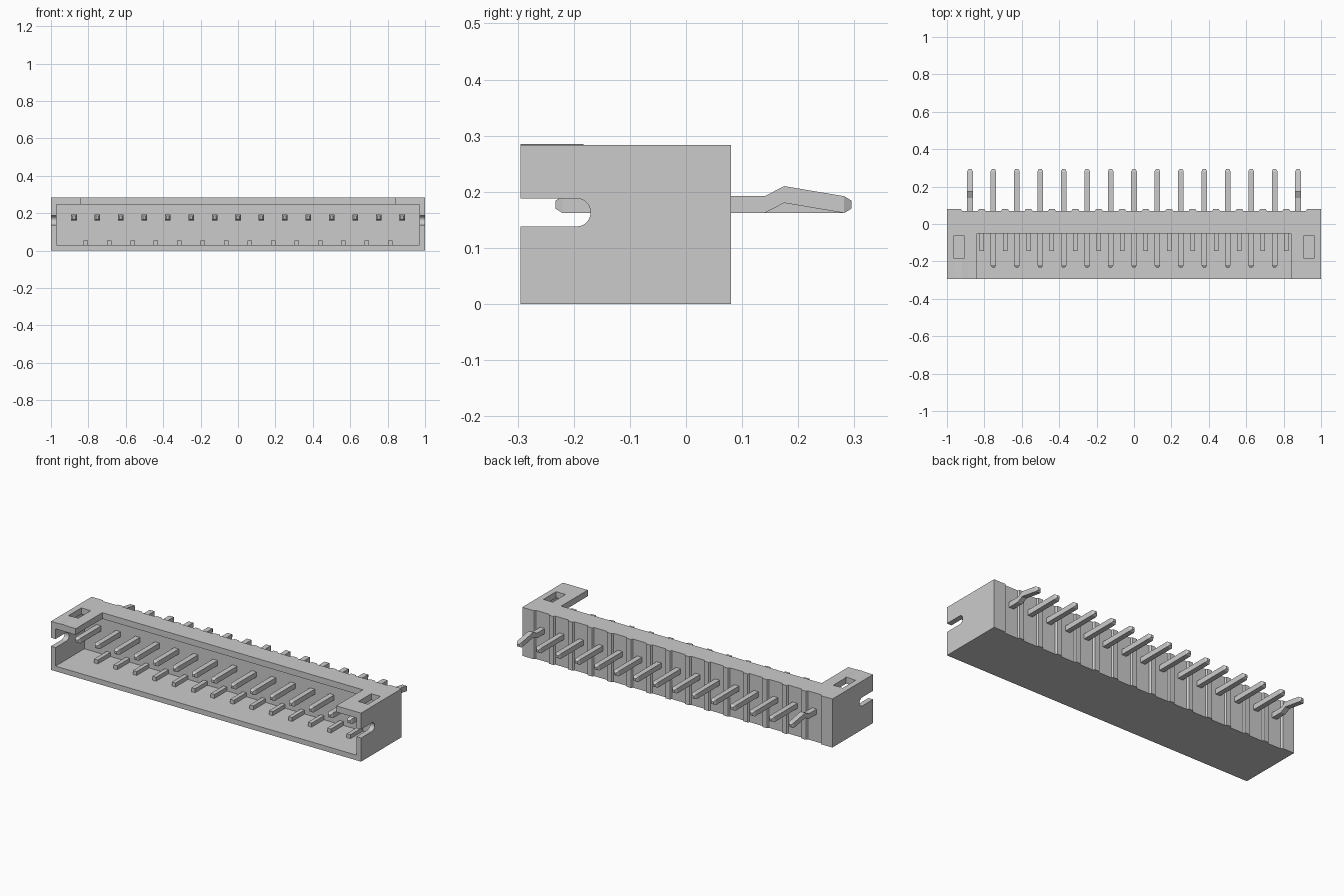
import bpy, bmesh, math
from mathutils import Vector

if "Cube" in bpy.data.objects:
    bpy.data.objects.remove(bpy.data.objects["Cube"])

PITCH, COUNT = 0.1253, 15
pin_x = [(i - (COUNT - 1) / 2) * PITCH for i in range(COUNT)]


def finish(name, bm):
    bmesh.ops.recalc_face_normals(bm, faces=bm.faces)
    me = bpy.data.meshes.new(name)
    bm.to_mesh(me)
    bm.free()
    ob = bpy.data.objects.new(name, me)
    bpy.context.collection.objects.link(ob)
    return ob


def prism(name, pts, vec):
    """Closed 3D outline extruded along vec."""
    bm = bmesh.new()
    face = bm.faces.new([bm.verts.new(p) for p in pts])
    ext = bmesh.ops.extrude_face_region(bm, geom=[face])
    moved = [g for g in ext["geom"] if isinstance(g, bmesh.types.BMVert)]
    bmesh.ops.translate(bm, verts=moved, vec=vec)
    if not any(f.calc_center_median() == face.calc_center_median() for f in bm.faces if f != face):
        pass
    return finish(name, bm)


def box(name, x0, x1, y0, y1, z0, z1):
    return prism(name, [(x0, y0, z0), (x1, y0, z0), (x1, y1, z0), (x0, y1, z0)], (0, 0, z1 - z0))


def cut(target, cutter):
    mod = target.modifiers.new("cut", "BOOLEAN")
    mod.operation, mod.solver, mod.object = "DIFFERENCE", "EXACT", cutter
    bpy.context.view_layer.objects.active = target
    bpy.ops.object.modifier_apply(modifier=mod.name)
    bpy.data.objects.remove(cutter)


# Housing: plan outline with a shallow groove behind every pin
outline = [(-1, 0.08, 0), (-1, -0.295, 0), (1, -0.295, 0), (1, 0.08, 0)]
for x in reversed(pin_x):
    outline += [(x + dx, y, 0) for dx, y in
                ((0.048, 0.08), (0.042, 0.07), (-0.042, 0.07), (-0.048, 0.08))]
housing = prism("housing", outline, (0, 0, 0.283))

# Mating cavity and open top window
cut(housing, box("cavity_cutter", -0.97, 0.97, -0.4, -0.03, 0.03, 0.247))
cut(housing, box("window_cutter", -0.84, 0.84, -0.4, -0.05, 0.2, 0.4))

# Round-ended side slots and rectangular top holes
slot = [(-0.4, 0.138), (-0.195, 0.138)]
slot += [(-0.195 + 0.025 * math.sin(a), 0.163 - 0.025 * math.cos(a))
         for a in (math.pi * k / 12 for k in range(1, 12))]
slot += [(-0.195, 0.188), (-0.4, 0.188)]
for s in (-1, 1):
    cut(housing, prism("slot_cutter", [(s * 0.96, y, z) for y, z in slot], (s * 0.1, 0, 0)))
    xa, xb = sorted((s * 0.905, s * 0.965))
    cut(housing, box("hole_cutter", xa, xb, -0.183, -0.065, 0.22, 0.4))

# Slight first-position ridge on the top
prism("position_mark", [(-0.97, -0.295, 0.282), (-0.87, -0.295, 0.282), (-0.92, -0.295, 0.2855)],
      (0, 0.112, 0))

# Keying ribs on the cavity floor, midway between pins
for i in range(COUNT - 1):
    x = (pin_x[i] + pin_x[i + 1]) / 2
    box(f"floor_rib_{i + 1}", x - 0.012, x + 0.012, -0.145, -0.025, 0.025, 0.053)


# Square pins lofted through stations (y, centre z, half size)
def pin(name, x, stations):
    bm = bmesh.new()
    rings = [[bm.verts.new((x + sx * h, y, z + sz * h))
              for sx, sz in ((-1, -1), (1, -1), (1, 1), (-1, 1))] for y, z, h in stations]
    for a, b in zip(rings, rings[1:]):
        for k in range(4):
            bm.faces.new((a[k], a[(k + 1) % 4], b[(k + 1) % 4], b[k]))
    bm.faces.new(rings[0])
    bm.faces.new(rings[-1])
    return finish(name, bm)


Z, H = 0.177, 0.015
for i, x in enumerate(pin_x):
    path = [(-0.233, Z, 0.007), (-0.22, Z, H)]
    if i in (0, COUNT - 1):  # end pins have a retention kink
        path += [(0.14, Z, H), (0.175, Z + 0.018, H)]
    path += [(0.282, Z, H), (0.295, Z, 0.007)]
    pin(f"pin_{i + 1}", x, path)
